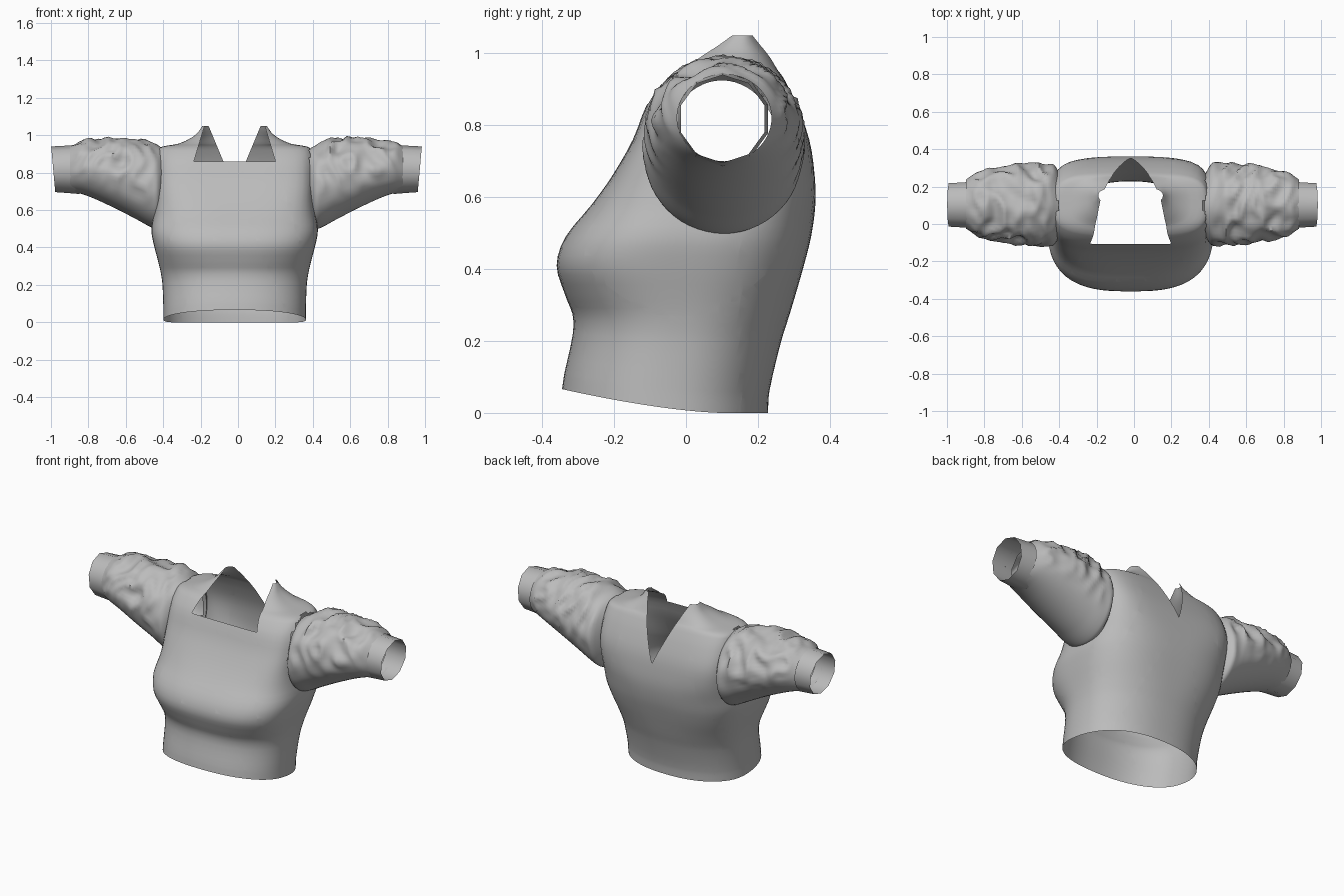
import bpy, bmesh
from math import sin, cos, pi, exp
from mathutils import Vector, noise

if "Cube" in bpy.data.objects:
    bpy.data.objects.remove(bpy.data.objects["Cube"])

cloth = bpy.data.materials.new("grey cloth")
cloth.use_nodes = True
GREY = (0.5, 0.5, 0.5, 1)
cloth.diffuse_color = GREY
cloth.node_tree.nodes["Principled BSDF"].inputs["Base Color"].default_value = GREY


def spline(rows, v):
    """Smoothly interpolate table rows by their first column."""
    i = max(k for k in range(len(rows) - 1) if rows[k][0] <= v or k == 0)
    a, b = rows[i], rows[i + 1]
    p, q = rows[max(i - 1, 0)], rows[min(i + 2, len(rows) - 1)]
    h = b[0] - a[0]
    t = (v - a[0]) / h
    out = []
    for j in range(1, len(a)):
        ma = (b[j] - p[j]) / (b[0] - p[0]) * h
        mb = (q[j] - a[j]) / (q[0] - a[0]) * h
        out.append(a[j] + t * ma + t * t * (3 * (b[j] - a[j]) - 2 * ma - mb)
                   + t ** 3 * (2 * (a[j] - b[j]) + ma + mb))
    return out


def loft(rings):
    """Skin a list of closed rings, open at both ends."""
    bm = bmesh.new()
    loops = [[bm.verts.new(p) for p in ring] for ring in rings]
    for a, b in zip(loops, loops[1:]):
        for i in range(len(a)):
            k = (i + 1) % len(a)
            bm.faces.new((a[i], a[k], b[k], b[i]))
    return bm


def finish(bm, name, angle):
    mesh = bpy.data.meshes.new(name)
    bm.to_mesh(mesh)
    bm.free()
    mesh.materials.append(cloth)
    ob = bpy.data.objects.new(name, mesh)
    bpy.context.collection.objects.link(ob)
    bpy.ops.object.select_all(action='DESELECT')
    ob.select_set(True)
    bpy.context.view_layer.objects.active = ob
    bpy.ops.object.shade_smooth_by_angle(angle=angle)


# Bodice sections: height, half width, front y, back y
BODY = [
    (0, .381, -.345, .228), (.06, .381, -.338, .232), (.2, .386, -.315, .265),
    (.27, .396, -.316, .287), (.33, .41, -.337, .305), (.41, .431, -.36, .328),
    (.49, .445, -.335, .348), (.58, .432, -.262, .36), (.66, .422, -.205, .358),
    (.76, .418, -.148, .343), (.86, .417, -.108, .307), (.92, .41, -.065, .278),
    (.94, .385, -.04, .266), (.955, .3, -.015, .255), (1, .212, .03, .232),
    (1.05, .172, .105, .198),
]
MID = -.018


def body_ring(z, count=72):
    half, front, back = spline(BODY, z)
    n = 2.3 + .5 * exp(-((z - .42) / .13) ** 2) + 2.6 * exp(-((z - .78) / .19) ** 2)
    ring = []
    for i in range(count):
        a = 2 * pi * i / count
        c, s = cos(a), sin(a)
        r = (abs(c) ** n + abs(s) ** n) ** (-1 / n)
        y = (front + back) / 2 + r * s * (back - front) / 2
        lift = .065 * max(0, (.1 - y) / .44) ** 1.5 * max(0, 1 - z / .3)
        ring.append((MID + r * c * half, y, z + lift))
    return ring


heights = []
for a, b in zip(BODY, BODY[1:]):
    heights += [a[0] + (b[0] - a[0]) * k / 3 for k in range(3)]
bodice = loft([body_ring(z) for z in heights + [BODY[-1][0]]])

# Neckline: square front, pointed notch at the back
RIDGE, NECK, TIP = .15, .86, .716
SIDE, NOTCH = -.3, .417
cuts = [((0, 0, NECK), (0, 0, 1)), ((0, RIDGE, 0), (0, 1, 0))]
for s in (-1, 1):
    cuts.append(((MID + s * .218, 0, NECK), (s, 0, -s * s * SIDE)))
    cuts.append(((MID, 0, TIP), (s, 0, -NOTCH)))
for co, no in cuts:
    bmesh.ops.bisect_plane(bodice, geom=bodice.verts[:] + bodice.edges[:] + bodice.faces[:],
                           plane_co=co, plane_no=no, dist=1e-5)


def removed(p):
    x = abs(p.x - MID)
    if p.y < RIDGE:
        neck = p.z > NECK and x < .218 + SIDE * (p.z - NECK)
    else:
        neck = x < NOTCH * (p.z - TIP)
    armhole = x > .3 and ((p.y - .1) / .17) ** 2 + ((p.z - .745) / .195) ** 2 < 1
    return neck or armhole


bmesh.ops.delete(bodice, geom=[f for f in bodice.faces if removed(f.calc_center_median())],
                 context='FACES')
finish(bodice, "bodice", 1)

# Sleeve sections: distance out, front y, back y, bottom z, top z
SLEEVE = [
    (.385, -.06, .26, .53, .925), (.42, -.112, .32, .5, .945), (.45, -.118, .328, .505, .96),
    (.53, -.112, .325, .548, .978), (.65, -.105, .315, .61, .985), (.77, -.08, .293, .665, .975),
    (.84, -.06, .27, .69, .965), (.89, -.025, .238, .7, .942),
]
START, END, SHIFT = .385, .89, -.008


def sleeve_ring(x, side, count=56):
    front, back, low, top = spline(SLEEVE, x)
    fade = min(1, max(0, (x - .41) / .07), (END - x) / .06)
    ring = []
    for i in range(count):
        a = 2 * pi * i / count
        c, s = cos(a), sin(a)
        # Soft diagonal gathers, strongest over the top of the arm
        upper = min(1, max(0, .6 + s))
        fold = noise.noise(Vector((x * 11 + s, c * 1.8 - x * 3, s * 1.8 + side * 5)))
        crease = noise.noise(Vector((x * 16 - c, c * 2.5, s * 2.5 + side * 7)))
        d = 1 + fade * upper * (.05 - .26 * abs(fold) + .06 * crease)
        y = (front + back) / 2 + c * d * (back - front) / 2
        z = (low + top) / 2 + s * d * (top - low) / 2
        ring.append((side * x + SHIFT, y, z))
    return ring


for side, word in ((-1, "right"), (1, "left")):
    steps = 44
    puff = loft([sleeve_ring(START + (END - START) * k / steps, side)
                 for k in range(steps + 1)])
    # Plain ten-sided cuff with a slightly slanted opening
    rings = []
    for x, r, slant in ((.84, .132, 0), (.9, .127, 0), (.98, .122, .09)):
        angles = [2 * pi * (i + .5) / 10 for i in range(10)]
        rings.append([(side * (x + slant * r * sin(a)) + SHIFT, .102 + r * cos(a),
                       .818 + r * sin(a)) for a in angles])
    cuff = loft(rings)
    for bm, part in ((puff, "sleeve"), (cuff, "cuff")):
        if side < 0:
            bmesh.ops.reverse_faces(bm, faces=bm.faces[:])
        finish(bm, word + "_" + part, 1.1)
